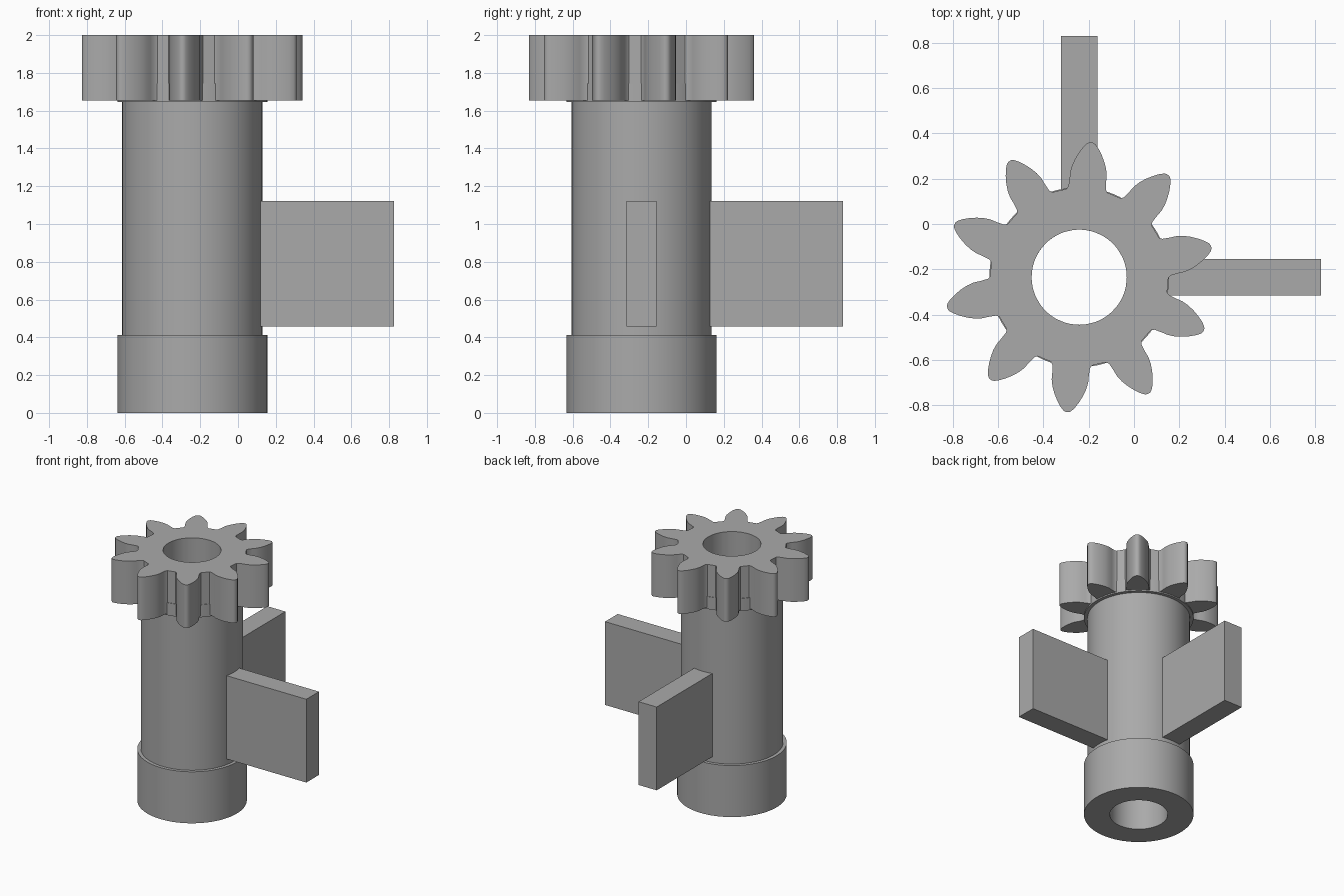
import bpy, bmesh
from math import pi, cos, sin, atan2, radians

cube = bpy.data.objects.get("Cube")
if cube:
    bpy.data.objects.remove(cube, do_unlink=True)

CX, CY = -0.242, -0.235      # shaft axis
BORE, COLLAR, SHAFT = 0.21, 0.397, 0.371
GEAR_BOTTOM, TOP = 1.655, 2.0

grey = bpy.data.materials.new("plain_grey")
grey.use_nodes = True
grey.diffuse_color = (0.40, 0.40, 0.40, 1)
grey.node_tree.nodes["Principled BSDF"].inputs["Base Color"].default_value = grey.diffuse_color


def finish(name, bm, smooth=True):
    bmesh.ops.recalc_face_normals(bm, faces=bm.faces)
    mesh = bpy.data.meshes.new(name)
    bm.to_mesh(mesh)
    bm.free()
    mesh.materials.append(grey)
    obj = bpy.data.objects.new(name, mesh)
    bpy.context.collection.objects.link(obj)
    if smooth:
        bpy.ops.object.select_all(action='DESELECT')
        obj.select_set(True)
        bpy.context.view_layer.objects.active = obj
        bpy.ops.object.shade_smooth_by_angle(angle=radians(30))
    return obj


def bridge_loops(bm, loops):
    """Join successive closed rings, the last back to the first."""
    n = len(loops[0])
    for a, b in zip(loops, loops[1:] + loops[:1]):
        for i in range(n):
            j = (i + 1) % n
            bm.faces.new((a[i], a[j], b[j], b[i]))


def ring(bm, points, z):
    return [bm.verts.new((x, y, z)) for x, y in points]


def circle(radius, angles):
    return [(radius * cos(a), radius * sin(a)) for a in angles]


# Hollow shaft with a foot collar and a seat ring below the gear
profile = [(BORE, 0), (COLLAR, 0), (COLLAR, 0.412), (SHAFT, 0.412),
           (SHAFT, 1.645), (COLLAR, 1.645), (COLLAR, 1.745),
           (0.3, 1.745), (0.3, GEAR_BOTTOM), (BORE, GEAR_BOTTOM)]
bm = bmesh.new()
angles = [2 * pi * i / 96 for i in range(96)]
bridge_loops(bm, [ring(bm, circle(r, angles), z) for r, z in profile])
finish("hollow_shaft", bm).location = (CX, CY, 0)

# Gear outline: (distance from axis, half width) along one tooth flank
flank = [(0.383, 0.091), (0.396, 0.083), (0.43, 0.081), (0.46, 0.081), (0.49, 0.075),
         (0.52, 0.064), (0.55, 0.049), (0.575, 0.033), (0.592, 0.018), (0.598, 0.007)]
tooth = [(r, -w) for r, w in flank] + [(r, w) for r, w in reversed(flank)]
outline = []
for k in range(10):
    a = radians(84.9 + 36 * k)
    outline += [(r * cos(a) - w * sin(a), r * sin(a) + w * cos(a)) for r, w in tooth]
hole = circle(BORE, [atan2(y, x) for x, y in outline])
bm = bmesh.new()
bridge_loops(bm, [ring(bm, hole, GEAR_BOTTOM), ring(bm, outline, GEAR_BOTTOM),
                  ring(bm, outline, TOP), ring(bm, hole, TOP)])
finish("pinion_gear", bm).location = (CX, CY, 0)


# Two flat fins, one to the left and one to the back
def fin(name, x0, x1, y0, y1):
    bm = bmesh.new()
    bmesh.ops.create_cube(bm, size=1)
    obj = finish(name, bm, smooth=False)
    obj.location = ((x0 + x1) / 2, (y0 + y1) / 2, 0.79)
    obj.scale = (x1 - x0, y1 - y0, 0.666)


fin("left_fin", 0.06, 0.825, -0.315, -0.155)
fin("back_fin", -0.322, -0.162, 0.06, 0.83)
